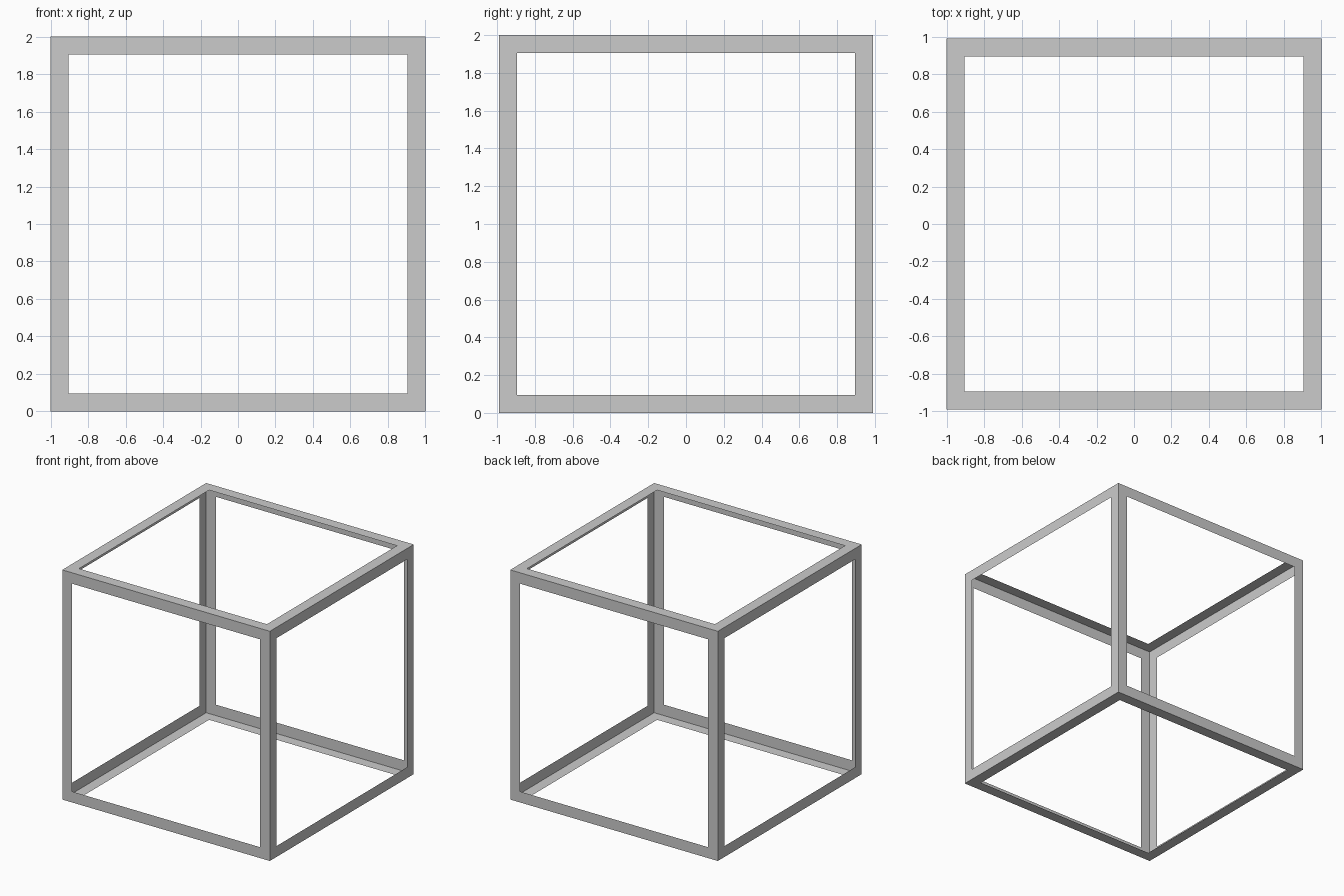
import bpy, bmesh
from mathutils import Vector

if "Cube" in bpy.data.objects:
    bpy.data.objects.remove(bpy.data.objects["Cube"])

HALF = Vector((1.0, 0.99, 1.0))   # half sizes
T = 0.095                         # width of each flat border strip

# Box whose six sides are thin open frames (angle-section bars)
bm = bmesh.new()
bmesh.ops.create_cube(bm, size=2)
for v in bm.verts:
    v.co = Vector(c * h for c, h in zip(v.co, HALF))

# Inset every side and cut away the centre panels
panels = list(bm.faces)
bmesh.ops.inset_individual(bm, faces=panels, thickness=T, use_even_offset=True)
bmesh.ops.delete(bm, geom=panels, context='FACES')

# Stand on the ground
bmesh.ops.translate(bm, verts=bm.verts, vec=(0, 0, HALF.z))

mesh = bpy.data.meshes.new("cube_frame")
bm.to_mesh(mesh)
bm.free()
bpy.context.collection.objects.link(bpy.data.objects.new("cube_frame", mesh))
